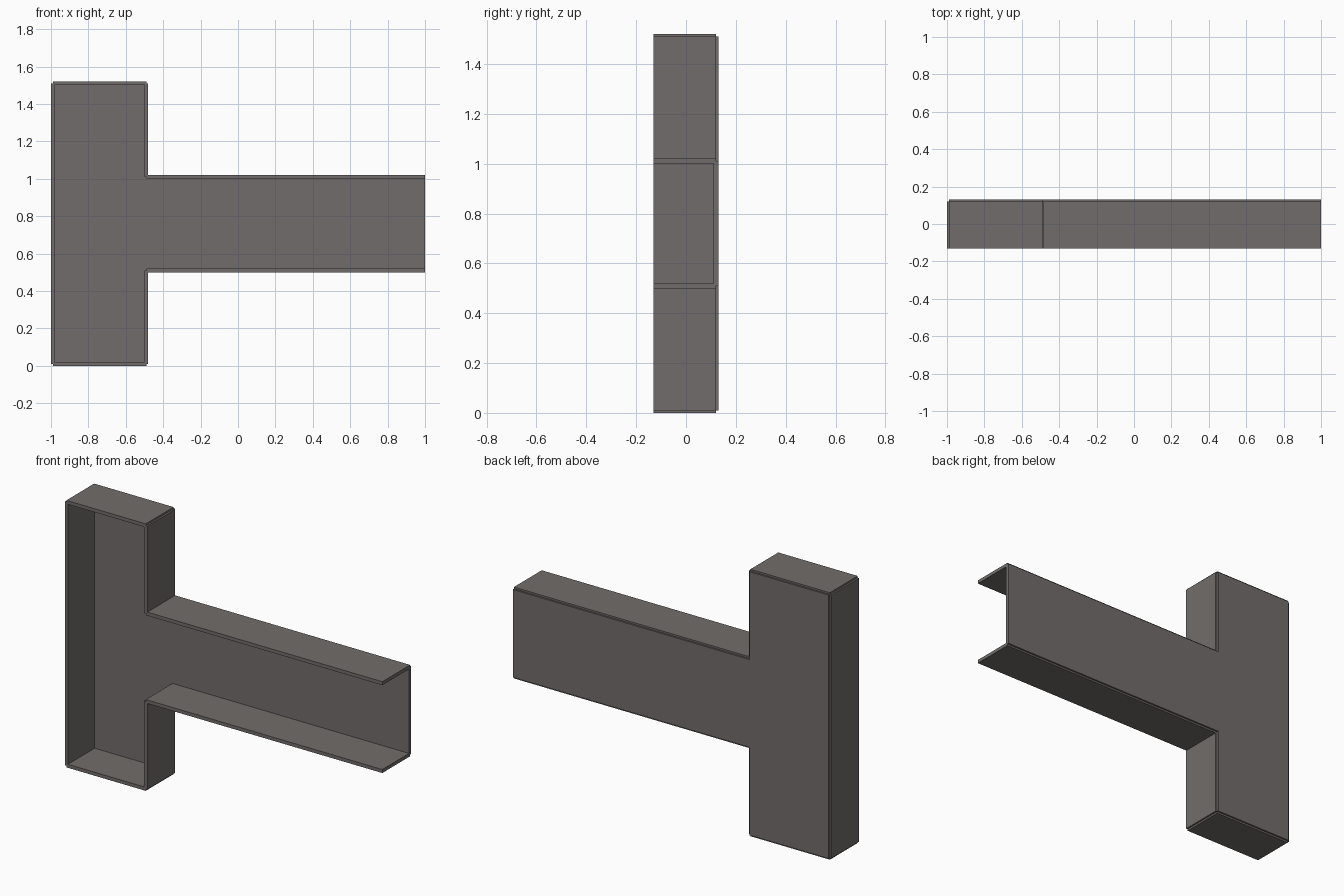
import bpy, bmesh
from mathutils import Vector

if "Cube" in bpy.data.objects:
    bpy.data.objects.remove(bpy.data.objects["Cube"])

T = 0.02            # sheet thickness
FRONT, BACK = -0.13, 0.12

mat = bpy.data.materials.new("warm grey steel")
mat.diffuse_color = (0.165, 0.152, 0.146, 1)
mat.use_nodes = True
mat.node_tree.nodes["Principled BSDF"].inputs["Base Color"].default_value = mat.diffuse_color

# Centre line of the T outline (x, z); the arm's right end stays open
outline = [(1, 1.01), (-0.49, 1.01), (-0.49, 1.51), (-0.99, 1.51),
           (-0.99, 0.01), (-0.49, 0.01), (-0.49, 0.51), (1, 0.51)]


def prism(name, points, offset):
    """Extrude a planar polygon along an offset into a solid object."""
    bm = bmesh.new()
    face = bm.faces.new([bm.verts.new(p) for p in points])
    ext = bmesh.ops.extrude_face_region(bm, geom=[face], use_keep_orig=True)
    moved = [g for g in ext["geom"] if isinstance(g, bmesh.types.BMVert)]
    bmesh.ops.translate(bm, verts=moved, vec=offset)
    bmesh.ops.recalc_face_normals(bm, faces=bm.faces)
    mesh = bpy.data.meshes.new(name)
    bm.to_mesh(mesh)
    bm.free()
    mesh.materials.append(mat)
    obj = bpy.data.objects.new(name, mesh)
    bpy.context.collection.objects.link(obj)
    return obj


# T-shaped back plate
prism("back_plate", [(x, BACK - T / 2, z) for x, z in outline], Vector((0, T, 0)))

# Side walls: one straight plate centred on each outline segment
names = ["arm_top_wall", "upper_inner_wall", "top_wall", "left_wall",
         "bottom_wall", "lower_inner_wall", "arm_bottom_wall"]
for name, (ax, az), (bx, bz) in zip(names, outline, outline[1:]):
    along = Vector((bx - ax, 0, bz - az)).normalized()
    normal = Vector((-along.z, 0, along.x)) * T
    a, b = Vector((ax, 0, az)) - normal / 2, Vector((bx, 0, bz)) - normal / 2
    depth = [Vector((0, FRONT, 0)), Vector((0, BACK, 0))]
    prism(name, [a + depth[0], b + depth[0], b + depth[1], a + depth[1]], normal)
